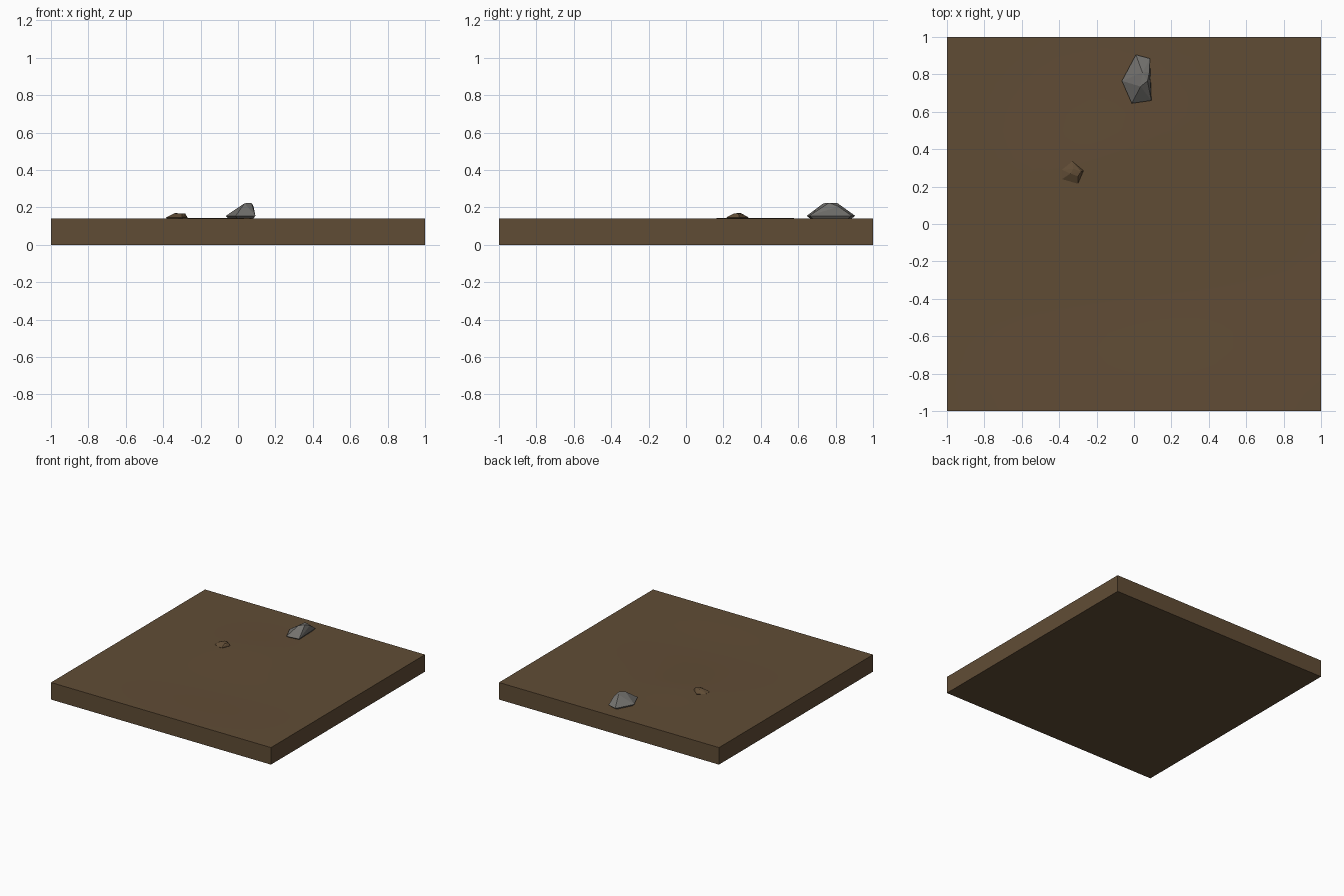
import bpy, bmesh, math

if "Cube" in bpy.data.objects:
    bpy.data.objects.remove(bpy.data.objects["Cube"])


def material(name, rgb):
    m = bpy.data.materials.new(name)
    m.diffuse_color = (*rgb, 1)
    m.use_nodes = True
    m.node_tree.nodes["Principled BSDF"].inputs["Base Color"].default_value = m.diffuse_color
    return m


soil = material("brown soil", (0.118, 0.073, 0.036))
stone = material("grey stone", (0.17, 0.165, 0.155))


def finish(name, bm, mat):
    bmesh.ops.recalc_face_normals(bm, faces=bm.faces[:])
    mesh = bpy.data.meshes.new(name)
    bm.to_mesh(mesh)
    bm.free()
    mesh.materials.append(mat)
    ob = bpy.data.objects.new(name, mesh)
    bpy.context.collection.objects.link(ob)
    return ob


def ground_height(x, y):
    # low mound and shallow hollow, fading to flat at the tile edges
    fade = (1 - x ** 4) * (1 - y ** 4)
    mound = 0.005 * math.exp(-((x + 0.15) ** 2 + (y - 0.36) ** 2) / 0.07)
    hollow = 0.006 * math.exp(-((x - 0.1) ** 2 / 0.4 + (y + 0.4) ** 2 / 0.15))
    return 0.14 + fade * (mound - hollow)


# Soil tile: a gently uneven top over a plain slab
bm = bmesh.new()
bmesh.ops.create_grid(bm, x_segments=24, y_segments=24, size=1)
rim = [e for e in bm.edges if e.is_boundary]
top_verts = bm.verts[:]
ext = bmesh.ops.extrude_edge_only(bm, edges=rim)
for v in top_verts:
    v.co.z = ground_height(v.co.x, v.co.y)
low = [g for g in ext["geom"] if isinstance(g, bmesh.types.BMEdge)]
bmesh.ops.contextual_create(bm, geom=low)
tile = finish("soil_tile", bm, soil)
bpy.context.view_layer.objects.active = tile
tile.select_set(True)
bpy.ops.object.shade_smooth_by_angle(angle=math.radians(30))


def rock(name, outline, z_rim, peaks, mat):
    # faceted stone: outline ring, narrower buried foot, raised peaks
    cx = sum(p[0] for p in outline) / len(outline)
    cy = sum(p[1] for p in outline) / len(outline)
    bm = bmesh.new()
    for x, y in outline:
        bm.verts.new((x, y, z_rim))
        bm.verts.new((cx + (x - cx) * 0.75, cy + (y - cy) * 0.75, 0.132))
    for p in peaks:
        bm.verts.new(p)
    res = bmesh.ops.convex_hull(bm, input=bm.verts[:])
    loose = [v for v in bm.verts if not v.link_faces]
    bmesh.ops.delete(bm, geom=loose, context="VERTS")
    return finish(name, bm, mat)


# Grey boulder near the back edge
rock("boulder",
     [(0.01, 0.905), (0.085, 0.885), (0.093, 0.66), (-0.012, 0.645), (-0.065, 0.765)],
     0.155,
     [(0.035, 0.735, 0.222), (0.072, 0.765, 0.225), (0.045, 0.81, 0.223),
      (0.083, 0.815, 0.205)], stone)

# Small clod of soil
rock("soil_clod",
     [(-0.33, 0.335), (-0.27, 0.285), (-0.30, 0.215), (-0.385, 0.24), (-0.385, 0.29)],
     0.146,
     [(-0.34, 0.27, 0.169), (-0.30, 0.255, 0.167), (-0.282, 0.28, 0.168),
      (-0.325, 0.295, 0.169)], soil)
